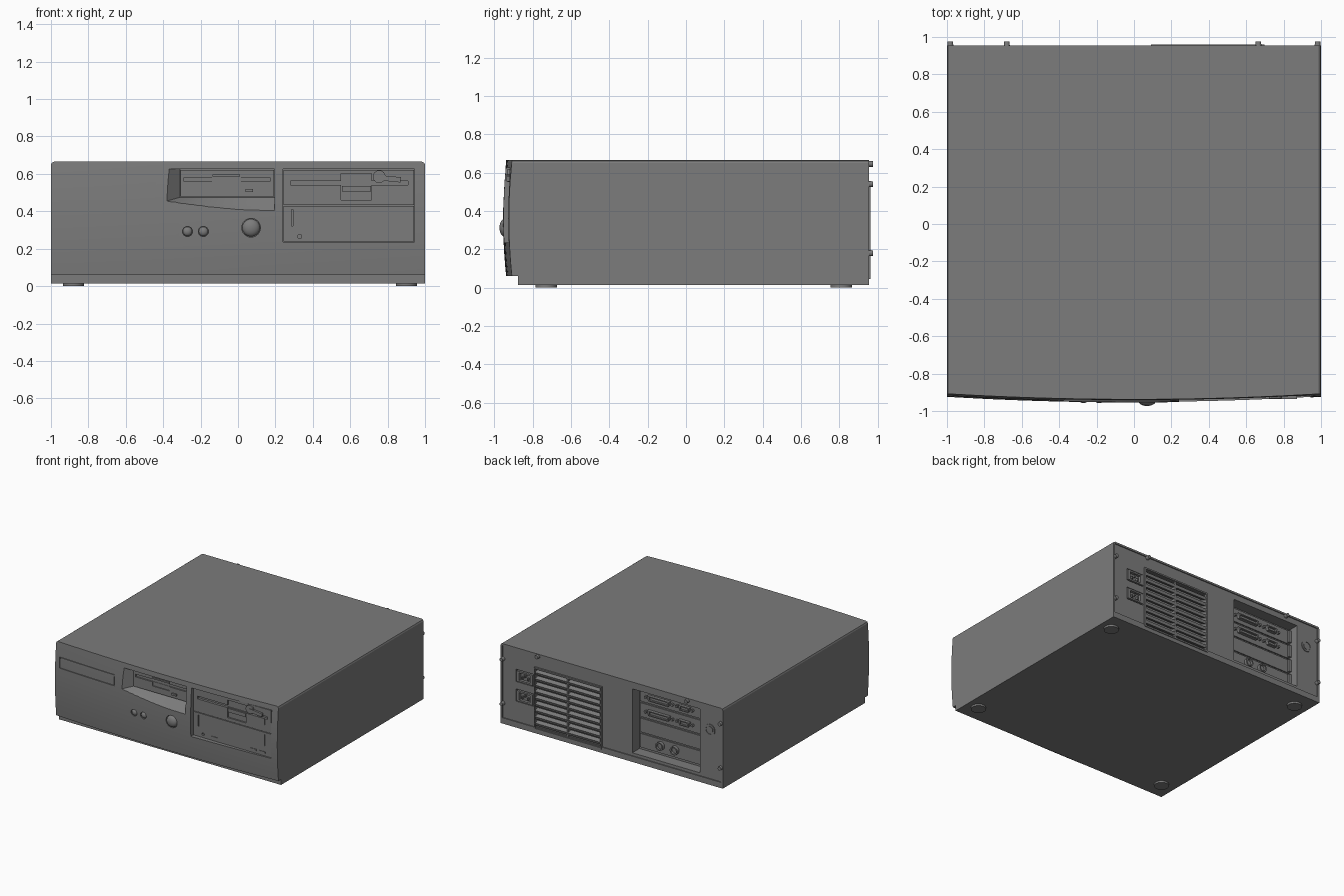
import bpy, bmesh, math
from math import sin, cos, pi

if "Cube" in bpy.data.objects:
    bpy.data.objects.remove(bpy.data.objects["Cube"])

TOP, SPLIT, BASE, BACK = 0.665, 0.06, 0.015, 0.955


def surf(x, z):
    """y of the gently bowed front"""
    return -(0.908 + 0.03 * (1 - x * x) + 0.016 * (1 - ((z - 0.36) / 0.3) ** 2))


def mesh(name, verts, faces):
    me = bpy.data.meshes.new(name)
    me.from_pydata(verts, [], faces)
    bm = bmesh.new()
    bm.from_mesh(me)
    bmesh.ops.recalc_face_normals(bm, faces=bm.faces)
    bm.to_mesh(me)
    bm.free()
    ob = bpy.data.objects.new(name, me)
    bpy.context.collection.objects.link(ob)
    return shade(ob)


def shade(ob):
    bpy.ops.object.select_all(action='DESELECT')
    bpy.context.view_layer.objects.active = ob
    ob.select_set(True)
    bpy.ops.object.shade_smooth_by_angle(angle=math.radians(18))
    return ob


def loft(name, a, b):
    """solid between two matching rings"""
    n = len(a)
    sides = [(i, (i + 1) % n, n + (i + 1) % n, n + i) for i in range(n)]
    return mesh(name, a + b, sides + [tuple(range(n)), tuple(range(n, 2 * n))])


def box(name, x0, x1, y0, y1, z0, z1, tilt=0, roll=0):
    ring = [(x0, z0), (x1, z0), (x1, z1), (x0, z1)]
    cx, cy, cz = (x0 + x1) / 2, (y0 + y1) / 2, (z0 + z1) / 2
    ob = loft(name, [(x - cx, y0 - cy, z - cz) for x, z in ring],
              [(x - cx, y1 - cy, z - cz) for x, z in ring])
    ob.location = (cx, cy, cz)
    ob.rotation_euler = (tilt, roll, 0)
    return ob


def disc(name, x, z, r, y0, y1, n=24, rim=1.0):
    """cylinder along y; rim scales the y1 end"""
    ang = [2 * pi * i / n for i in range(n)]
    return loft(name, [(x + r * cos(a), y0, z + r * sin(a)) for a in ang],
                [(x + r * rim * cos(a), y1, z + r * rim * sin(a)) for a in ang])


def slab(name, x0, x1, z0, z1, front, back, corner=False):
    """bowed plate; front is an offset from surf, back a function of x, z"""
    nx, nz = 24, 12
    xs = [x0 + (x1 - x0) * i / nx for i in range(nx + 1)]
    zs = [z0 + (z1 - z0) * k / nz for k in range(nz + 1)]
    if corner:
        xs[1], xs[-2], zs[-2] = x0 + 0.016, x1 - 0.016, z1 - 0.016
    pts = [[x, z] for z in zs for x in xs]
    if corner:
        for i, s in ((-1, -1), (-nx - 1, 1)):
            pts[i][0] += s * 0.005
            pts[i][1] -= 0.005
    n, w = len(pts), nx + 1
    verts = [(x, surf(x, z) + front, z) for x, z in pts] + [(x, back(x, z), z) for x, z in pts]
    quads = [(k * w + i, k * w + i + 1, (k + 1) * w + i + 1, (k + 1) * w + i)
             for k in range(nz) for i in range(nx)]
    rim = (list(range(w)) + [k * w + nx for k in range(1, nz + 1)]
           + [nz * w + i for i in range(nx - 1, -1, -1)] + [k * w for k in range(nz - 1, 0, -1)])
    faces = quads + [tuple(v + n for v in q) for q in quads]
    faces += [(a, b, b + n, a + n) for a, b in zip(rim, rim[1:] + rim[:1])]
    return mesh(name, verts, faces)


def cut(targets, cutters):
    for ob in targets:
        bpy.context.view_layer.objects.active = ob
        for c in cutters:
            m = ob.modifiers.new('cut', 'BOOLEAN')
            m.operation, m.solver, m.object = 'DIFFERENCE', 'EXACT', c
            bpy.ops.object.modifier_apply(modifier=m.name)
        shade(ob)
    for c in cutters:
        bpy.data.objects.remove(c)


# Case cover, front bezel (overlapping the cover a little) and base pan
case = slab('case_cover', -1, 1, SPLIT, TOP, 0.02, lambda x, z: BACK, True)
bezel = slab('front_bezel', -1, 1, SPLIT, TOP, 0, lambda x, z: surf(x, z) + 0.03, True)
box('base_pan', -1, 1, -0.875, BACK, BASE, SPLIT)

# Openings in the front: floppy scoop and drive bay
K = 1.83
curve = [i / 12 for i in range(13)]
fx = [-0.31 + 0.505 * t for t in curve]
inner = [(x, -0.885, 0.475) for x in fx] + [(0.195, -0.885, 0.625), (-0.31, -0.885, 0.625)]
mouth = [(-0.38 + 0.575 * t, 0.455 - 0.045 * sin(t * pi / 2)) for t in curve]
mouth += [(0.195, 0.625), (-0.38, 0.625)]
outer = [(a[0] + K * (m[0] - a[0]), -1.0, a[2] + K * (m[1] - a[2])) for a, m in zip(inner, mouth)]
cut([bezel, case], [loft('scoop_cutter', inner, outer),
                    box('bay_cutter', 0.24, 0.945, -1.1, -0.88, 0.235, 0.625)])

# Badge recess and round button recesses
cut([bezel], [slab('badge_cutter', -0.96, -0.45, 0.46, 0.55, -0.02,
                   lambda x, z: surf(x, z) + 0.008)]
    + [disc('button_cutter', x, z, r, -1.0, -0.94) for x, z, r in
       ((0.07, 0.312, 0.05), (-0.27, 0.292, 0.027), (-0.185, 0.292, 0.027))])
slab('badge_plate', -0.955, -0.455, 0.465, 0.545, 0.002, lambda x, z: surf(x, z) + 0.01)

# Domed power, reset and indicator buttons
for name, x, z, r, y, h in (('power_button', 0.07, 0.312, 0.047, -0.945, 0.028),
                            ('reset_button', -0.27, 0.292, 0.025, -0.94, 0.018),
                            ('indicator_light', -0.185, 0.292, 0.025, -0.94, 0.018)):
    bpy.ops.mesh.primitive_uv_sphere_add(segments=32, ring_count=16, location=(x, y, z))
    ob = bpy.context.object
    ob.name, ob.scale = name, (r, h, r)
    shade(ob)

# Small floppy drive
floppy = box('floppy_drive', -0.308, 0.193, -0.9, -0.88, 0.478, 0.622)
cut([floppy], [box('c', -0.29, 0.17, -1, -0.889, 0.558, 0.58),
               box('c', -0.14, 0.015, -1, -0.892, 0.525, 0.6)])
box('floppy_flap', -0.135, 0.01, -0.903, -0.88, 0.585, 0.597)
box('floppy_eject_button', 0.04, 0.08, -0.912, -0.89, 0.502, 0.518)

# Wide disk drive with turning lever
disk = box('disk_drive', 0.243, 0.942, -0.92, -0.875, 0.434, 0.622)
cut([disk], [box('c', 0.28, 0.91, -1, -0.9, 0.54, 0.562),
             box('c', 0.55, 0.715, -1, -0.908, 0.46, 0.602),
             box('c', 0.882, 0.888, -1, -0.912, 0.49, 0.54)])
box('disk_pocket_bar', 0.555, 0.71, -0.918, -0.9, 0.505, 0.535)
disc('lever_hub', 0.755, 0.585, 0.034, -0.915, -0.932)
box('lever_arm', 0.75, 0.87, -0.936, -0.918, 0.56, 0.588, roll=0.1)

# Optical drive
optical = box('optical_drive', 0.243, 0.942, -0.92, -0.875, 0.238, 0.429)
cut([optical], [box('c', 0.286, 0.294, -1, -0.91, 0.32, 0.41),
                box('c', 0.882, 0.888, -1, -0.912, 0.32, 0.41),
                disc('c', 0.33, 0.265, 0.011, -1, -0.905, 16)])
for x0, x1 in ((0.40, 0.47), (0.76, 0.81), (0.84, 0.89)):
    box('optical_button', x0, x1, -0.924, -0.91, 0.258, 0.272)

# Openings in the back: panel inset, slot bay, vent bay, sockets
cut([case], [box('c', -0.985, 0.985, 0.947, 1.1, 0.062, 0.65),
             box('c', -0.79, -0.18, 0.855, 1.1, 0.085, 0.605),
             box('c', 0.105, 0.685, 0.9, 1.1, 0.07, 0.535)]
    + [box('c', 0.705, 0.865, 0.925, 1.1, z, z + 0.1) for z in (0.225, 0.385)])

# Vent louvres in a raised frame
for i in range(9):
    z = 0.085 + i * 0.0515
    box('vent_louvre', 0.1, 0.69, 0.922, 0.958, z, z + 0.022, tilt=-0.35)
for x in (0.09, 0.685):
    box('vent_side', x, x + 0.012, 0.9, 0.961, 0.045, 0.55)
for z in (0.045, 0.54):
    box('vent_edge', 0.09, 0.697, 0.94, 0.961, z, z + 0.012)
box('vent_rib', 0.388, 0.402, 0.905, 0.955, 0.06, 0.545)

# Mains sockets with pins
for z in (0.275, 0.435):
    shell = box('mains_socket', 0.712, 0.858, 0.92, 0.953, z - 0.043, z + 0.043)
    cut([shell], [box('c', 0.735, 0.835, 0.93, 1.1, z - 0.03, z + 0.03)])
    for dx, dz in ((-0.025, -0.008), (0, 0.012), (0.025, -0.008)):
        box('mains_pin', 0.785 + dx - 0.005, 0.785 + dx + 0.005, 0.925, 0.95,
            z + dz - 0.01, z + dz + 0.01)

# Expansion slot brackets and ports
for z in (0.16, 0.285, 0.41, 0.535):
    box('slot_bracket', -0.785, -0.19, 0.85, 0.865, z - 0.056, z + 0.056)
    box('bracket_tab', -0.788, -0.765, 0.85, 0.885, z - 0.05, z + 0.05)


def port(name, x, z, w):
    """tapered D-shaped connector with two posts"""
    ring = [(-w, 0.02), (w, 0.02), (w - 0.012, -0.02), (0.012 - w, -0.02)]
    ob = loft(name, [(x + a, 0.86, z + b) for a, b in ring], [(x + a, 0.89, z + b) for a, b in ring])
    cut([ob], [box('c', x - w + 0.018, x + w - 0.018, 0.875, 1, z - 0.012, z + 0.012)])
    for s in (-1, 1):
        disc(name + '_post', x + s * (w + 0.02), z, 0.011, 0.86, 0.885, 6)


port('parallel_port', -0.37, 0.53, 0.1)
port('video_port', -0.6, 0.53, 0.05)
port('long_port', -0.37, 0.41, 0.1)
port('serial_port', -0.6, 0.41, 0.05)
for x in (-0.38, -0.51):
    jack = disc('round_port', x, 0.165, 0.034, 0.86, 0.89)
    cut([jack], [disc('c', x, 0.165, 0.024, 0.872, 1)])

# Lock and case screws
lock = disc('lock', -0.88, 0.46, 0.046, 0.94, 0.954)
cut([lock], [disc('c', -0.88, 0.46, 0.034, 0.949, 1)])
disc('lock_barrel', -0.88, 0.46, 0.028, 0.94, 0.953)
for x, z in ((-0.68, 0.645), (0.665, 0.645), (-0.982, 0.54), (0.982, 0.54),
             (-0.982, 0.18), (0.982, 0.18)):
    disc('case_screw', x, z, 0.017, 0.94, 0.975, 16, 0.85)

# Round feet
for x in (-0.88, 0.9):
    for y in (-0.73, 0.81):
        ring = [(x + 0.056 * cos(2 * pi * i / 32), y + 0.056 * sin(2 * pi * i / 32)) for i in range(32)]
        loft('foot', [(a, b, 0.0) for a, b in ring], [(a, b, 0.018) for a, b in ring])

# Dark grey plastic and metal
grey = bpy.data.materials.new('dark_grey')
grey.diffuse_color = (0.2, 0.2, 0.2, 1)
grey.use_nodes = True
grey.node_tree.nodes["Principled BSDF"].inputs["Base Color"].default_value = grey.diffuse_color
for ob in bpy.context.scene.objects:
    ob.data.materials.clear()
    ob.data.materials.append(grey)
